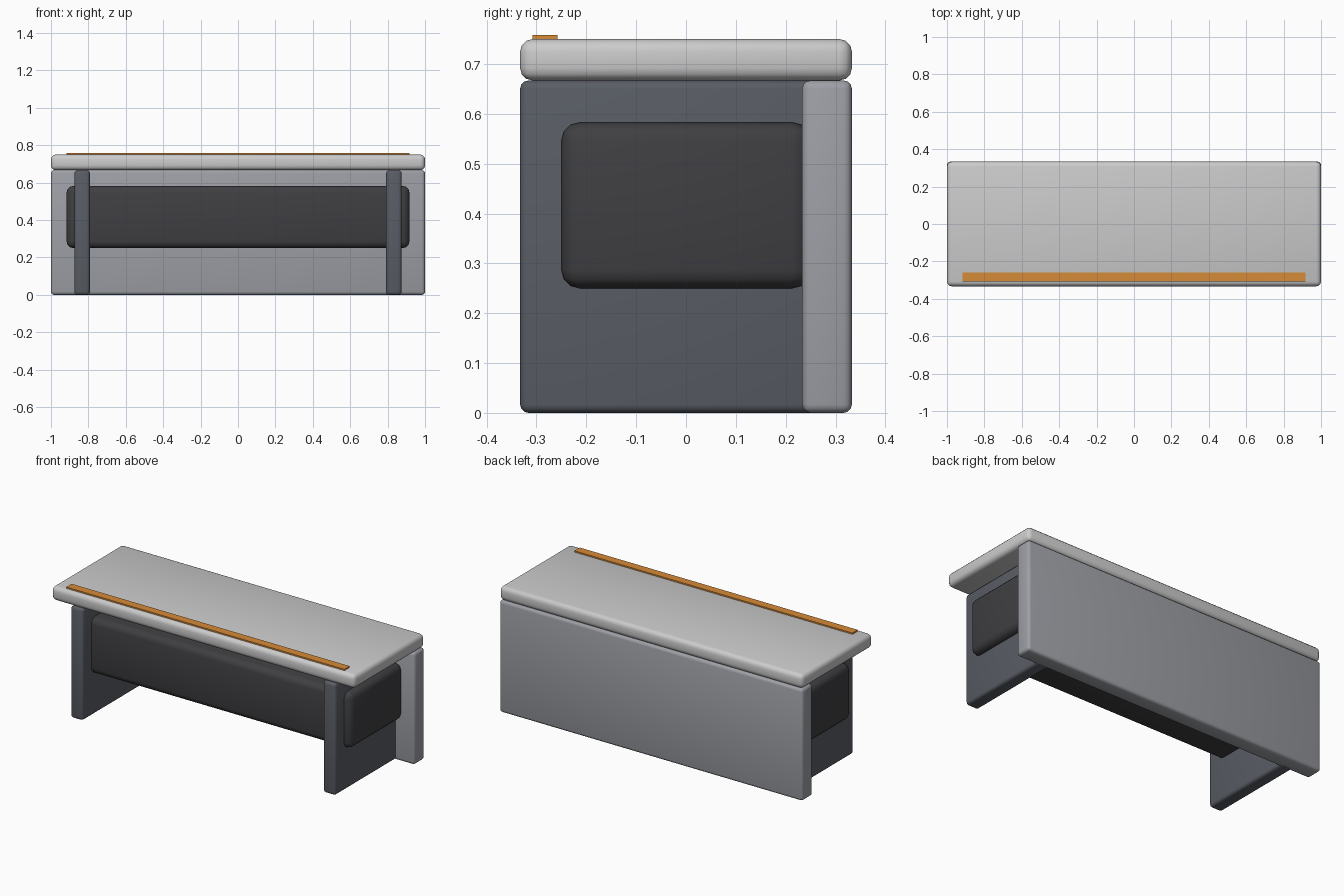
import bpy
from math import radians

if "Cube" in bpy.data.objects:
    bpy.data.objects.remove(bpy.data.objects["Cube"])


def material(name, rgb):
    m = bpy.data.materials.new(name)
    m.diffuse_color = (*rgb, 1)
    m.use_nodes = True
    m.node_tree.nodes["Principled BSDF"].inputs["Base Color"].default_value = m.diffuse_color
    return m


def box(name, lo, hi, bevel, mat, segments=3):
    """Rounded box spanning the corners lo and hi."""
    bpy.ops.mesh.primitive_cube_add(size=1, location=[(a + b) / 2 for a, b in zip(lo, hi)])
    ob = bpy.context.object
    ob.name = name
    ob.scale = [b - a for a, b in zip(lo, hi)]
    bpy.ops.object.transform_apply(location=False, rotation=False, scale=True)
    ob.data.materials.append(mat)
    if bevel:
        mod = ob.modifiers.new("rounded_edges", 'BEVEL')
        mod.width = bevel
        mod.segments = segments
        bpy.ops.object.modifier_apply(modifier=mod.name)
        bpy.ops.object.shade_smooth_by_angle(angle=radians(35))
    return ob


light = material("light_grey", (0.60, 0.61, 0.63))
mid = material("mid_grey", (0.34, 0.35, 0.38))
slate = material("slate", (0.10, 0.11, 0.13))
dark = material("charcoal", (0.05, 0.05, 0.055))
orange = material("orange", (0.68, 0.26, 0.04))

# Worktop and rear panel
box("counter_top", (-1, -0.333, 0.667), (1, 0.333, 0.75), 0.025, light)
box("back_panel", (-1, 0.233, 0), (1, 0.333, 0.667), 0.017, mid)

# Side supports, ending inside the rear panel
for side, x in (("left", -0.833), ("right", 0.833)):
    box(side + "_support", (x - 0.0415, -0.333, 0), (x + 0.0415, 0.275, 0.667), 0.017, slate)

# Storage body passing through both supports
box("storage_body", (-0.917, -0.25, 0.25), (0.917, 0.25, 0.583), 0.037, dark)

# Accent strip along the front edge of the worktop
box("accent_strip", (-0.917, -0.308, 0.742), (0.917, -0.258, 0.758), 0, orange)
